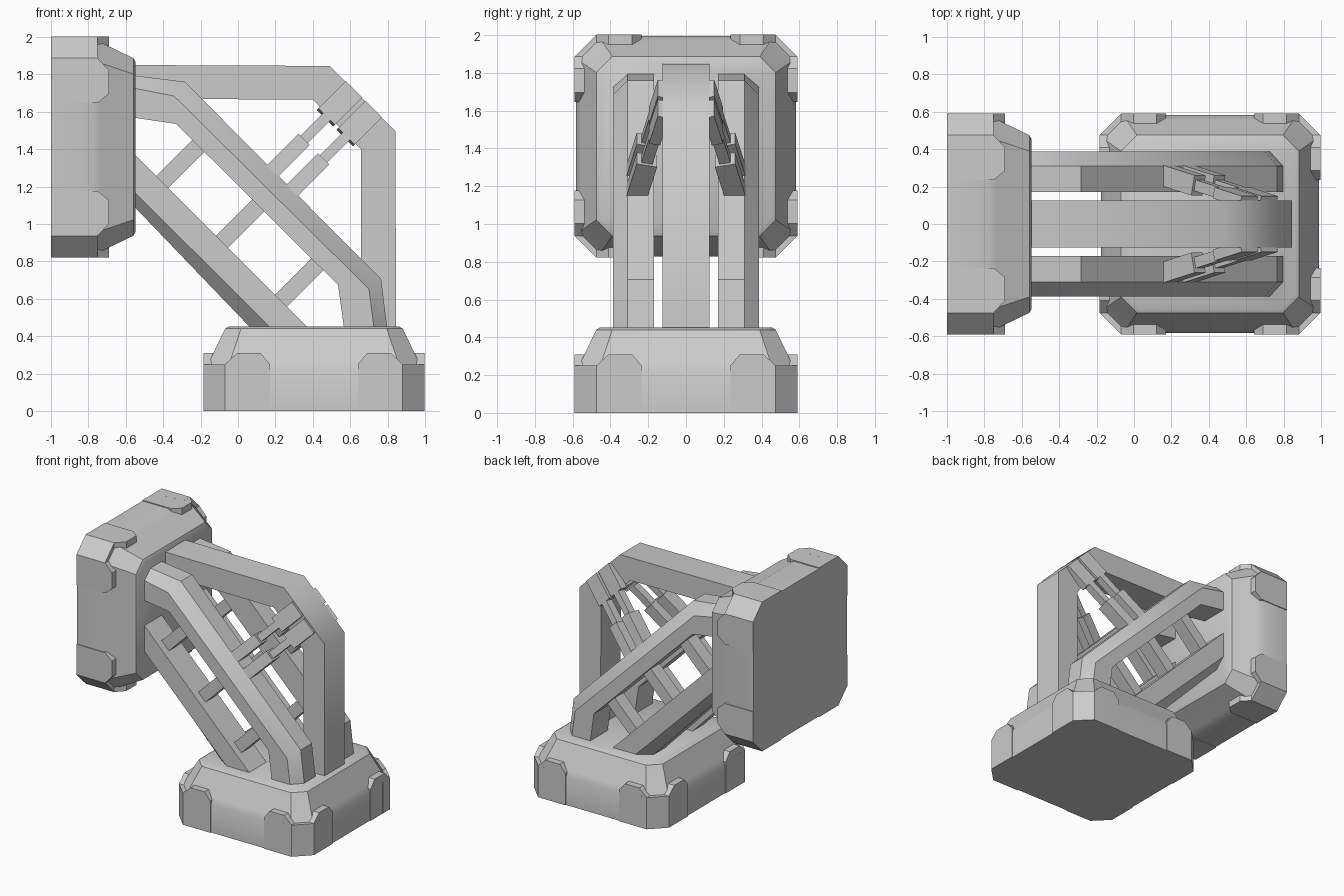
import bpy, bmesh, math
from mathutils import Matrix, Vector

cube = bpy.data.objects.get("Cube")
if cube:
    bpy.data.objects.remove(cube, do_unlink=True)

grey = bpy.data.materials.new("plain grey")
grey.use_nodes = True
colour = (0.6, 0.6, 0.6, 1)
grey.diffuse_color = colour
grey.node_tree.nodes["Principled BSDF"].inputs["Base Color"].default_value = colour


def loft(name, sections, matrix=Matrix(), smooth=30):
    """Skin a row of matching closed sections and cap both ends."""
    bm = bmesh.new()
    rings = [[bm.verts.new(matrix @ Vector(p)) for p in s] for s in sections]
    n = len(rings[0])
    for a, b in zip(rings, rings[1:]):
        for i in range(n):
            j = (i + 1) % n
            bm.faces.new((a[i], a[j], b[j], b[i]))
    bm.faces.new(rings[0])
    bm.faces.new(rings[-1])
    bmesh.ops.recalc_face_normals(bm, faces=bm.faces)
    mesh = bpy.data.meshes.new(name)
    bm.to_mesh(mesh)
    bm.free()
    mesh.materials.append(grey)
    obj = bpy.data.objects.new(name, mesh)
    bpy.context.collection.objects.link(obj)
    bpy.ops.object.select_all(action="DESELECT")
    obj.select_set(True)
    bpy.context.view_layer.objects.active = obj
    bpy.ops.object.shade_smooth_by_angle(angle=math.radians(smooth))
    return obj


def octagon(z, h, c):
    k = h - c
    return [(h, -k, z), (h, k, z), (k, h, z), (-k, h, z),
            (-h, k, z), (-h, -k, z), (-k, -h, z), (k, -h, z)]


def bar(name, start, end, width, depth):
    """Rectangular bar lying roughly in the xz plane."""
    start, end = Vector(start), Vector(end)
    axis = (end - start).normalized()
    across = Vector((0, 1, 0)).cross(axis).normalized() * width / 2
    side = axis.cross(across).normalized() * depth / 2
    return loft(name, [[p + across + side, p + across - side,
                        p - across - side, p - across + side] for p in (start, end)])


def mounting_block(name, matrix):
    loft(name, [octagon(*r) for r in ((0, .583, .115), (.22, .583, .115), (.27, .557, .11),
                                      (.44, .475, .085), (.452, .455, .08))], matrix)
    # corner guards: two side plates and one diagonal plate per corner
    plate = [(.235, 0), (.235, .25), (.285, .31), (.41, .31), (.475, .25), (.475, 0)]
    for q in range(4):
        turn = matrix @ Matrix.Rotation(math.pi / 2 * q, 4, "Z")
        for s in (-1, 1):
            loft(name + "_guard", [[(d, s * u, z) for u, z in plate] for d in (.5, .59)], turn)
        corner = turn @ Matrix.Rotation(math.pi / 4, 4, "Z")
        loft(name + "_corner_guard",
             [[(d, -w, 0), (d, w, 0), (d, w, .25), (d, -w, .25)]
              for d, w in ((.69, .145), (.753, .0815))], corner)


mounting_block("floor_block", Matrix.Translation((.406, 0, 0)))
mounting_block("wall_block", Matrix.Translation((-1, 0, 1.412)) @ Matrix.Rotation(math.pi / 2, 4, "Y"))

# central bent arm: outer and inner edge at each station
stations = [((-.6, 1.85), (-.6, 1.67)), ((.49, 1.845), (.40, 1.665)),
            ((.842, 1.495), (.657, 1.4)), ((.845, .4), (.66, .4))]
loft("central_arm", [[(o[0], -.125, o[1]), (o[0], .125, o[1]),
                      (i[0], .125, i[1]), (i[0], -.125, i[1])] for o, i in stations], smooth=50)


def chamfered_beam(name, stations, s):
    """Beam with one chamfered outer edge: edge, chamfer line, plain edge."""
    loft(name, [[(e[0], s * .17, e[1]), (e[0], s * .31, e[1]), (c[0], s * .387, c[1]),
                 (p[0], s * .387, p[1]), (p[0], s * .17, p[1])] for e, c, p in stations])


for s, label in ((-1, "right"), (1, "left")):
    chamfered_beam(label + "_bent_arm", [
        ((-.6, 1.80), (-.6, 1.735), (-.6, 1.575)),
        ((-.283, 1.76), (-.342, 1.684), (-.33, 1.535)),
        ((.765, .706), (.70, .652), (.535, .674)),
        ((.803, .4), (.733, .4), (.573, .4))], s)
    chamfered_beam(label + "_lower_brace", [
        ((-.6, 1.14), (-.6, 1.216), (-.6, 1.42)),
        ((.11, .4), (.22, .4), (.42, .4))], s)

    # rungs between brace and bent arm
    for x, z in ((-.44, 1.19), (-.115, .875), (.2, .56)):
        bar(label + "_rung", (x, s * .275, z), (x + .28, s * .275, z + .28), .09, .11)

    # paired struts, splayed outward: p = x + z along, k = x - z across
    for k in (-1.1, -.89):
        def at(p):
            return ((p + k) / 2, s * (.125 + (2.3 - p) * .16), (p - k) / 2)
        bar(label + "_strut_bracket", at(2.33), at(2.04), .125, .06)
        bar(label + "_strut_rod", at(2.1), at(1.7), .055, .06)
        bar(label + "_strut_sleeve", at(1.79), at(1.38), .085, .11)
